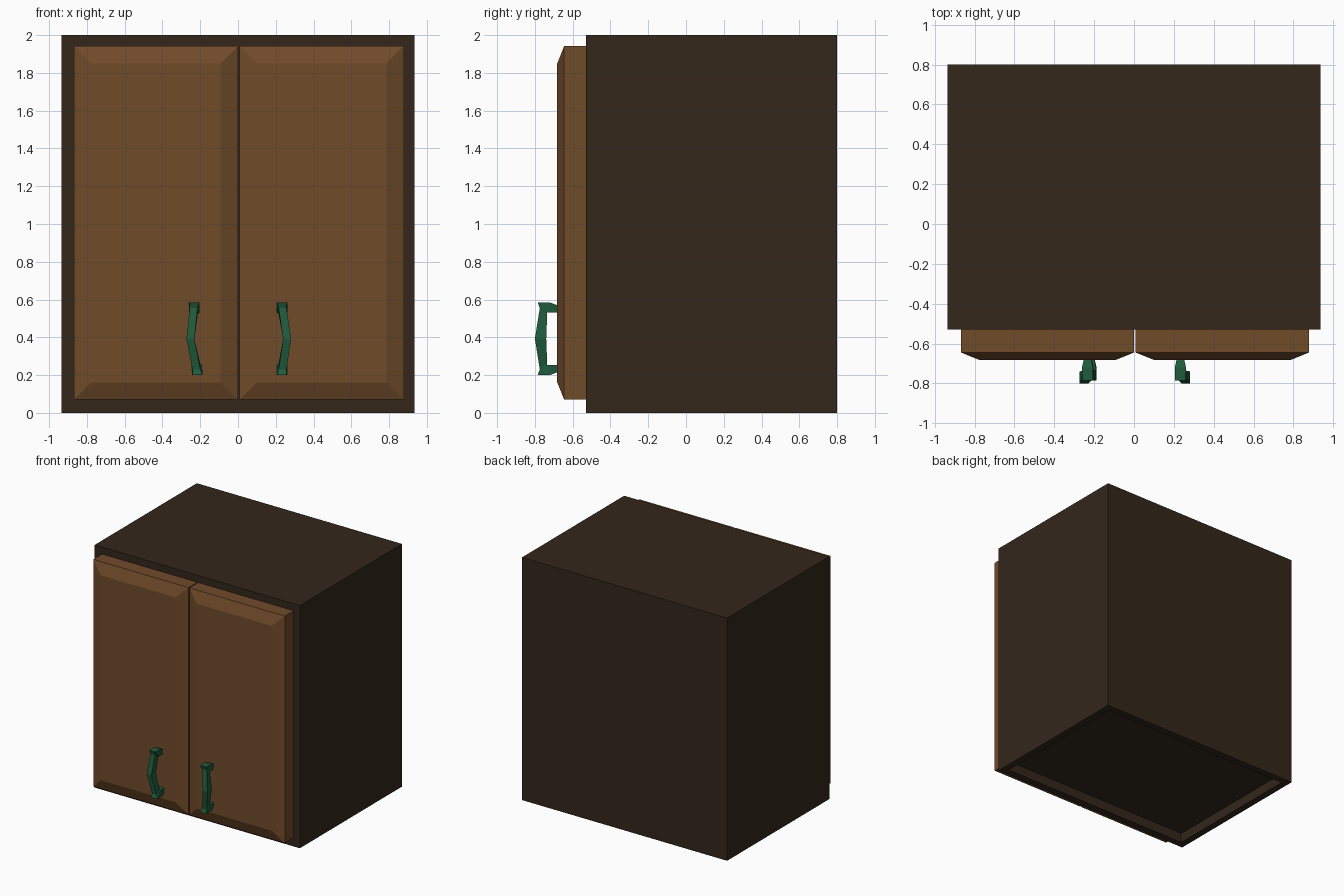
import bpy, bmesh

if "Cube" in bpy.data.objects:
    bpy.data.objects.remove(bpy.data.objects["Cube"])


def material(name, rgb):
    m = bpy.data.materials.new(name)
    m.diffuse_color = (*rgb, 1)
    m.use_nodes = True
    m.node_tree.nodes["Principled BSDF"].inputs["Base Color"].default_value = m.diffuse_color
    return m


DARK = material("dark_wood", (0.034, 0.020, 0.011))
WOOD = material("door_wood", (0.162, 0.070, 0.023))
GREEN = material("green_metal", (0.014, 0.105, 0.047))


def finish(bm, name, mat):
    bmesh.ops.recalc_face_normals(bm, faces=bm.faces)
    me = bpy.data.meshes.new(name)
    bm.to_mesh(me)
    bm.free()
    me.materials.append(mat)
    ob = bpy.data.objects.new(name, me)
    bpy.context.collection.objects.link(ob)
    return ob


def box(x0, x1, y0, y1, z0, z1):
    bm = bmesh.new()
    bmesh.ops.create_cube(bm, size=1)
    for v in bm.verts:
        v.co.x = x1 if v.co.x > 0 else x0
        v.co.y = y1 if v.co.y > 0 else y0
        v.co.z = z1 if v.co.z > 0 else z0
    bm.normal_update()
    return bm


def face_towards(bm, axis, sign):
    return next(f for f in bm.faces if f.normal[axis] * sign > 0.9)


# Cabinet carcass with a recessed underside
bm = box(-0.935, 0.935, -0.53, 0.80, 0, 2)
under = face_towards(bm, 2, -1)
bmesh.ops.inset_region(bm, faces=[under], thickness=0.08)
top = bmesh.ops.extrude_face_region(bm, geom=[under])
bmesh.ops.translate(bm, vec=(0, 0, 0.08),
                    verts=[g for g in top["geom"] if isinstance(g, bmesh.types.BMVert)])
bmesh.ops.delete(bm, geom=[under] if under.is_valid else [], context="FACES")
finish(bm, "cabinet_body", DARK)

# Raised-panel doors: slab with a bevelled front
for name, x0, x1 in (("left_door", -0.868, 0.0), ("right_door", 0.008, 0.878)):
    bm = box(x0, x1, -0.645, -0.53, 0.07, 1.942)
    front = face_towards(bm, 1, -1)
    bmesh.ops.inset_region(bm, faces=[front], thickness=0.13, depth=0.037)
    finish(bm, name, WOOD)

# Handles: square-section sweep, each ring = outer (y, z), inner (y, z), x, half width
MID_Z = 0.3925
half = [
    (-0.675, 0.175, -0.675, 0.140, 0.233, 0.018),
    (-0.720, 0.192, -0.720, 0.138, 0.233, 0.028),
    (-0.785, 0.192, -0.735, 0.138, 0.232, 0.026),
    (-0.774, 0.162, -0.735, 0.132, 0.236, 0.021),
]
middle = [(-0.800, 0, -0.740, 0, 0.260, 0.021)]
lower = [(a, -b, c, -d, x, w) for a, b, c, d, x, w in reversed(half)]
for name, side in (("left_handle", -1), ("right_handle", 1)):
    bm = bmesh.new()
    rings = []
    for oy, oz, iy, iz, x, w in half + middle + lower:
        # the left handle hangs slightly askew
        def px(dx, z):
            return side * (x + dx) + (0.0 if side > 0 else 0.017 - 0.045 * (z + 0.19))
        rings.append([bm.verts.new((px(dx, z), y, MID_Z + z)) for dx, y, z in
                      ((-w, oy, oz), (w, oy, oz), (w, iy, iz), (-w, iy, iz))])
    for a, b in zip(rings, rings[1:]):
        for i in range(4):
            j = (i + 1) % 4
            bm.faces.new((a[i], a[j], b[j], b[i]))
    bm.faces.new(rings[0])
    bm.faces.new(rings[-1])
    finish(bm, name, GREEN)
